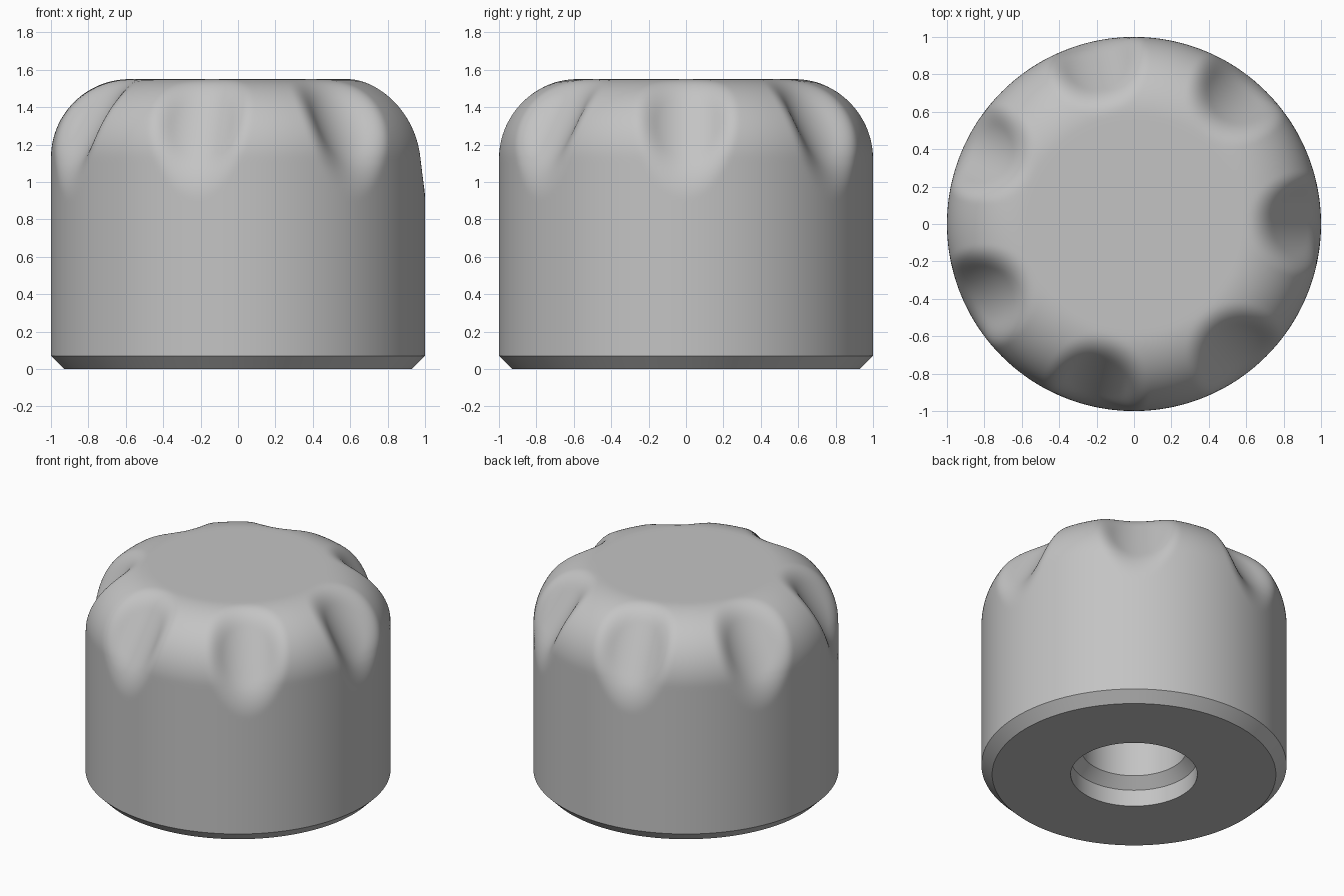
import bpy, bmesh, math

if "Cube" in bpy.data.objects:
    bpy.data.objects.remove(bpy.data.objects["Cube"])

LOBES = 7            # finger scallops around the shoulder
SEG = LOBES * 56     # sides of the knob
H, FILLET = 1.55, 0.42
GROOVE_R, LIP = 0.30, 0.06

# Straight floor of a scallop in the (radius, z) plane
(ax, az), (bx, bz) = (1.0, 1.02), (0.69, 1.53)
length = math.hypot(bx - ax, bz - az)
gx, gz = (bz - az) / length, (ax - bx) / length
offset = gx * ax + gz * az


def smooth_max(a, b, k):
    h = max(k - abs(a - b), 0) / k
    return max(a, b) + h * h * k / 4


def groove(x, y, z):
    """Positive inside the tilted cylinder that cuts a scallop."""
    return GROOVE_R - math.hypot(gx * x + gz * z - offset - GROOVE_R, y)


def sink(r, z, nr, nz, ang):
    """Depth to push a surface point inward so scallops have soft lips."""
    c, s = math.cos(ang), math.sin(ang)

    def field(t):
        rr = r - nr * t
        return smooth_max(-t, groove(rr * c, rr * s, z - nz * t), LIP)

    if field(0) < 1e-6:
        return 0.0
    lo, hi = 0.0, 0.35
    for _ in range(20):
        mid = (lo + hi) / 2
        if field(mid) > 0:
            lo = mid
        else:
            hi = mid
    return lo


# Profile rows: radius, z, outward normal (radius, z)
# Blind stepped bore, underside and bottom chamfer
rows = [(r, z, 1, 0) for r, z in
        ((0.345, 0.95), (0.345, 0.19), (0.415, 0.12), (0.415, 0), (0.93, 0), (1, 0.07))]
# Side wall
rows += [(1, z, 1, 0) for z in (0.3, 0.6, 0.8)]
rows += [(1, 0.86 + 0.02 * i, 1, 0) for i in range(13)]
# Rounded shoulder
for i in range(29):
    a = math.pi / 2 * i / 28
    c, s = math.cos(a), math.sin(a)
    rows.append((1 - FILLET + FILLET * c, H - FILLET + FILLET * s, c, s))
# Flat top
rows += [(0.54, H, 0, 1), (0.4, H, 0, 1)]

bm = bmesh.new()
rings = []
sector = 2 * math.pi / LOBES
for r, z, nr, nz in rows:
    ring = []
    for j in range(SEG):
        a = 2 * math.pi * j / SEG
        local = a - sector * round(a / sector)
        t = sink(r, z, nr, nz, local) if z > 0.84 and r > 0.5 else 0
        rr = r - nr * t
        ring.append(bm.verts.new((rr * math.cos(a), rr * math.sin(a), z - nz * t)))
    rings.append(ring)
for lower, upper in zip(rings, rings[1:]):
    for j in range(SEG):
        k = (j + 1) % SEG
        bm.faces.new((lower[j], lower[k], upper[k], upper[j]))
# Bore ceiling and top disc
bm.faces.new(rings[0][::-1])
bm.faces.new(rings[-1])

mesh = bpy.data.meshes.new("knob")
bm.to_mesh(mesh)
bm.free()
knob = bpy.data.objects.new("knob", mesh)
bpy.context.collection.objects.link(knob)

grey = bpy.data.materials.new("grey")
grey.diffuse_color = (0.55, 0.55, 0.55, 1)
grey.use_nodes = True
grey.node_tree.nodes["Principled BSDF"].inputs["Base Color"].default_value = grey.diffuse_color
mesh.materials.append(grey)

bpy.context.view_layer.objects.active = knob
knob.select_set(True)
bpy.ops.object.shade_smooth_by_angle(angle=math.radians(30))
